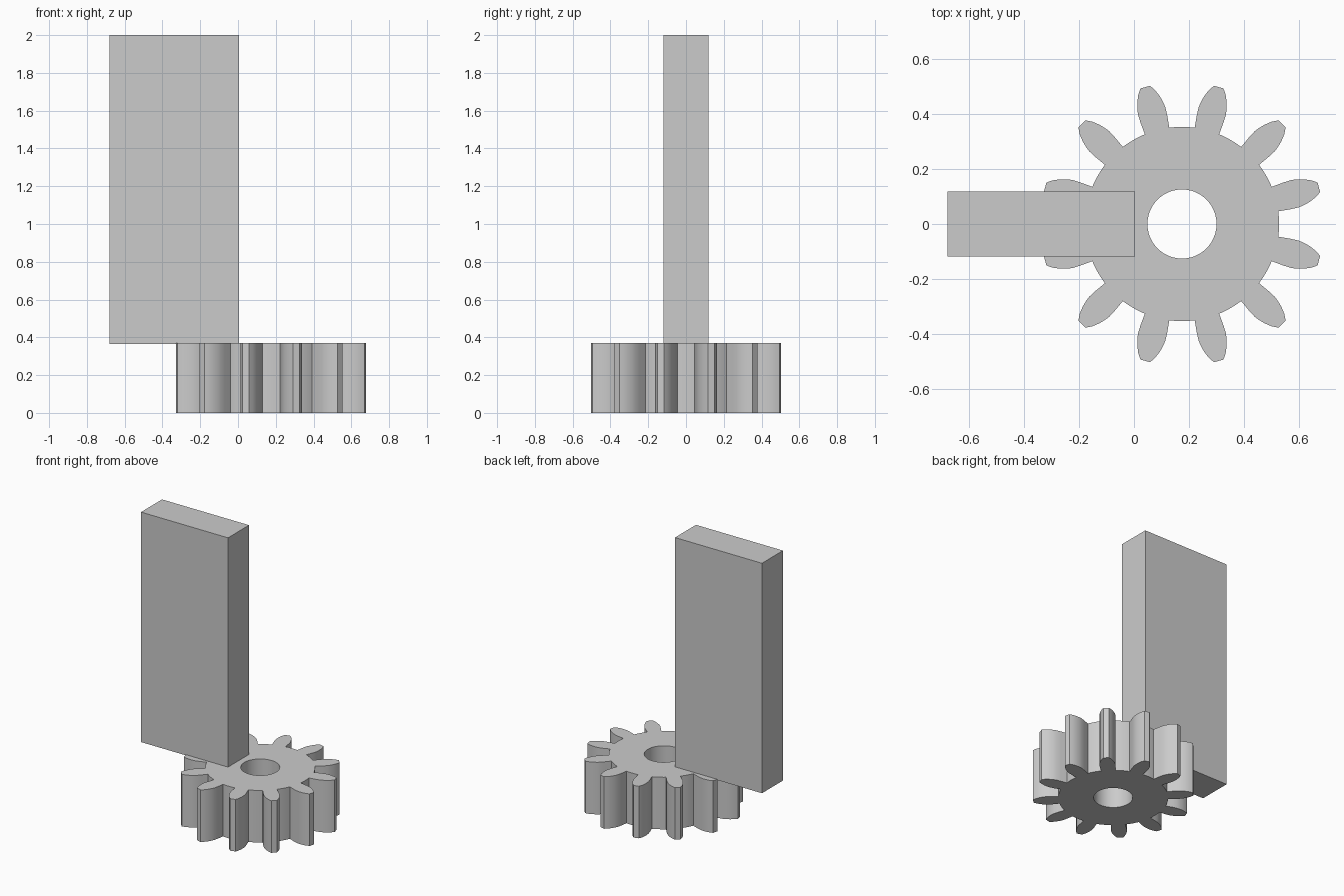
import bpy
import bmesh
from math import cos, sin, radians, pi
from mathutils import Vector

cube = bpy.data.objects.get("Cube")
if cube:
    bpy.data.objects.remove(cube, do_unlink=True)

GREY = (0.6, 0.6, 0.6, 1.0)
grey = bpy.data.materials.new("plain grey")
grey.use_nodes = True
grey.diffuse_color = GREY
grey.node_tree.nodes["Principled BSDF"].inputs["Base Color"].default_value = GREY


def add_object(name, bm, location):
    mesh = bpy.data.meshes.new(name)
    bmesh.ops.recalc_face_normals(bm, faces=bm.faces)
    bm.to_mesh(mesh)
    bm.free()
    mesh.materials.append(grey)
    obj = bpy.data.objects.new(name, mesh)
    obj.location = location
    bpy.context.collection.objects.link(obj)
    return obj


def add_loop(bm, polar_points):
    verts = [bm.verts.new((r * cos(a), r * sin(a), 0)) for r, a in polar_points]
    return [bm.edges.new((v, verts[(i + 1) % len(verts)])) for i, v in enumerate(verts)]


# Gear: one tooth flank as (radius, half angle), mirrored and repeated
TEETH = 12
HEIGHT = 0.37
FLANK = [(0.354, 7.5), (0.40, 7.25), (0.43, 6.9), (0.45, 6.2),
         (0.472, 5.2), (0.497, 3.7), (0.517, 2.0)]
ROOT = [(0.354, a) for a in (10, 12.5, 15, 17.5, 20)]
tooth = [(r, -a) for r, a in FLANK] + FLANK[::-1] + ROOT
pitch = 360 / TEETH
outline = [(r, radians(a + (k + 0.5) * pitch)) for k in range(TEETH) for r, a in tooth]
bore = [(0.126, 2 * pi * i / 48) for i in range(48)]

bm = bmesh.new()
edges = add_loop(bm, outline) + add_loop(bm, bore)
bmesh.ops.triangle_fill(bm, edges=edges, use_beauty=True, normal=Vector((0, 0, 1)))
top = bmesh.ops.extrude_face_region(bm, geom=bm.faces[:])["geom"]
bmesh.ops.translate(bm, vec=(0, 0, HEIGHT),
                    verts=[g for g in top if isinstance(g, bmesh.types.BMVert)])
gear = add_object("gear", bm, (0.175, 0, 0))
bpy.ops.object.select_all(action="DESELECT")
gear.select_set(True)
bpy.context.view_layer.objects.active = gear
bpy.ops.object.shade_smooth_by_angle(angle=radians(30))

# Upright slab resting in the top of the gear
low, high = Vector((-0.68, -0.118, 0.365)), Vector((0.004, 0.118, 2.0))
bm = bmesh.new()
bmesh.ops.create_cube(bm, size=1)
bmesh.ops.scale(bm, vec=high - low, verts=bm.verts)
add_object("upright_slab", bm, (low + high) / 2)
